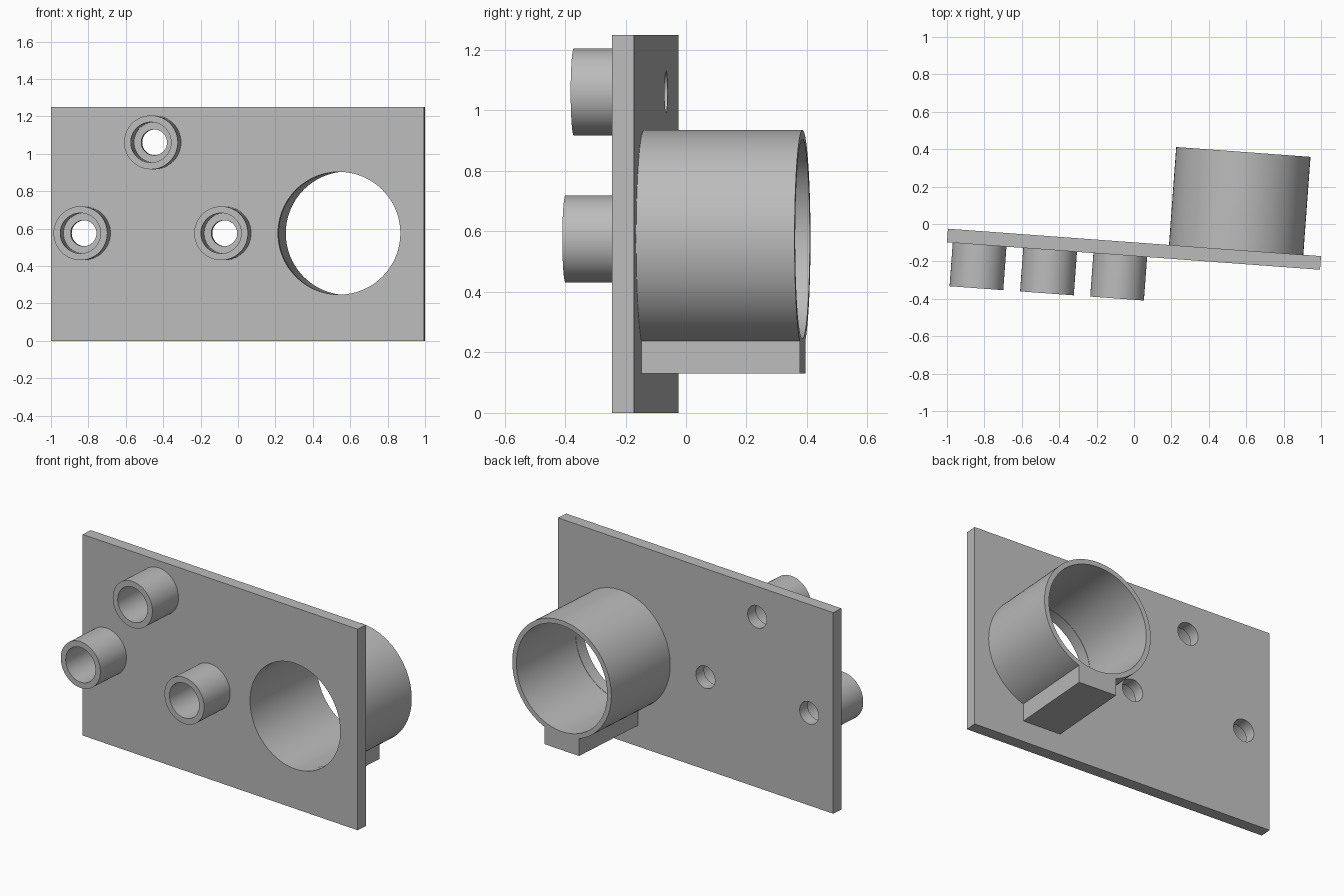
import bpy, bmesh, math
from mathutils import Matrix, Vector

if "Cube" in bpy.data.objects:
    bpy.data.objects.remove(bpy.data.objects["Cube"])

# Local frame: x along the plate, y through it (front at 0), z up; turned slightly about z
TILT = math.radians(-4.2)
FRAME = Matrix.Translation((-1, -0.098, 0)) @ Matrix.Rotation(TILT, 4, 'Z')
LENGTH, THICK, HEIGHT = 2.0, 0.073, 1.25
SEG = 96

grey = bpy.data.materials.new("plain grey")
grey.diffuse_color = (0.50, 0.50, 0.50, 1)
grey.use_nodes = True
grey.node_tree.nodes["Principled BSDF"].inputs["Base Color"].default_value = grey.diffuse_color


def finish(name, bm):
    bmesh.ops.recalc_face_normals(bm, faces=bm.faces)
    mesh = bpy.data.meshes.new(name)
    bm.to_mesh(mesh)
    bm.free()
    mesh.materials.append(grey)
    obj = bpy.data.objects.new(name, mesh)
    bpy.context.collection.objects.link(obj)
    obj.matrix_world = FRAME
    return obj


def select(obj):
    bpy.ops.object.select_all(action='DESELECT')
    obj.select_set(True)
    bpy.context.view_layer.objects.active = obj


def smooth(obj):
    select(obj)
    bpy.ops.object.shade_smooth_by_angle(angle=math.radians(30))


def box(name, lo, hi):
    bm = bmesh.new()
    bmesh.ops.create_cube(bm, size=1)
    lo, hi = Vector(lo), Vector(hi)
    for v in bm.verts:
        v.co = (lo + hi) / 2 + v.co * (hi - lo)
    return finish(name, bm)


def lathe(name, cx, cz, profile, caps=False):
    """Turn (radius, y) points around a y axis through (cx, cz)."""
    bm = bmesh.new()
    rings = []
    for r, y in profile:
        angles = [2 * math.pi * i / SEG for i in range(SEG)]
        rings.append([bm.verts.new((cx + r * math.cos(a), y, cz + r * math.sin(a)))
                      for a in angles])
    for a, b in zip(rings, rings[1:]):
        for i in range(SEG):
            j = (i + 1) % SEG
            bm.faces.new((a[i], a[j], b[j], b[i]))
    if caps:
        bm.faces.new(rings[0])
        bm.faces.new(rings[-1])
    return finish(name, bm)


BOSSES = [(0.175, 0.575), (0.553, 1.061), (0.929, 0.575)]
TUBE_X, TUBE_Z, TUBE_END = 1.545, 0.575, 0.598

# Mounting plate with three small holes and one large opening
plate = box("mounting_plate", (0, 0, 0), (LENGTH, THICK, HEIGHT))
for cx, cz, r in [(x, z, 0.069) for x, z in BOSSES] + [(TUBE_X, TUBE_Z, 0.328)]:
    cutter = lathe("hole_cutter", cx, cz, [(r, -0.1), (r, THICK + 0.1)], caps=True)
    cutter.hide_render = True
    mod = plate.modifiers.new("hole", 'BOOLEAN')
    mod.operation, mod.solver, mod.object = 'DIFFERENCE', 'EXACT', cutter
    select(plate)
    bpy.ops.object.modifier_apply(modifier=mod.name)
    bpy.data.objects.remove(cutter)
smooth(plate)

# Hollow bosses on the front
for i, (cx, cz) in enumerate(BOSSES):
    smooth(lathe(f"front_boss_{i + 1}", cx, cz,
                 [(0.144, 0), (0.144, -0.233), (0.108, -0.233), (0.108, 0)]))

# Large sleeve on the back
smooth(lathe("rear_sleeve", TUBE_X, TUBE_Z,
             [(0.36, THICK), (0.36, TUBE_END), (0.33, TUBE_END), (0.33, THICK)]))

# Support block under the sleeve
box("sleeve_foot", (TUBE_X - 0.125, THICK, 0.13), (TUBE_X + 0.125, TUBE_END, 0.24))
